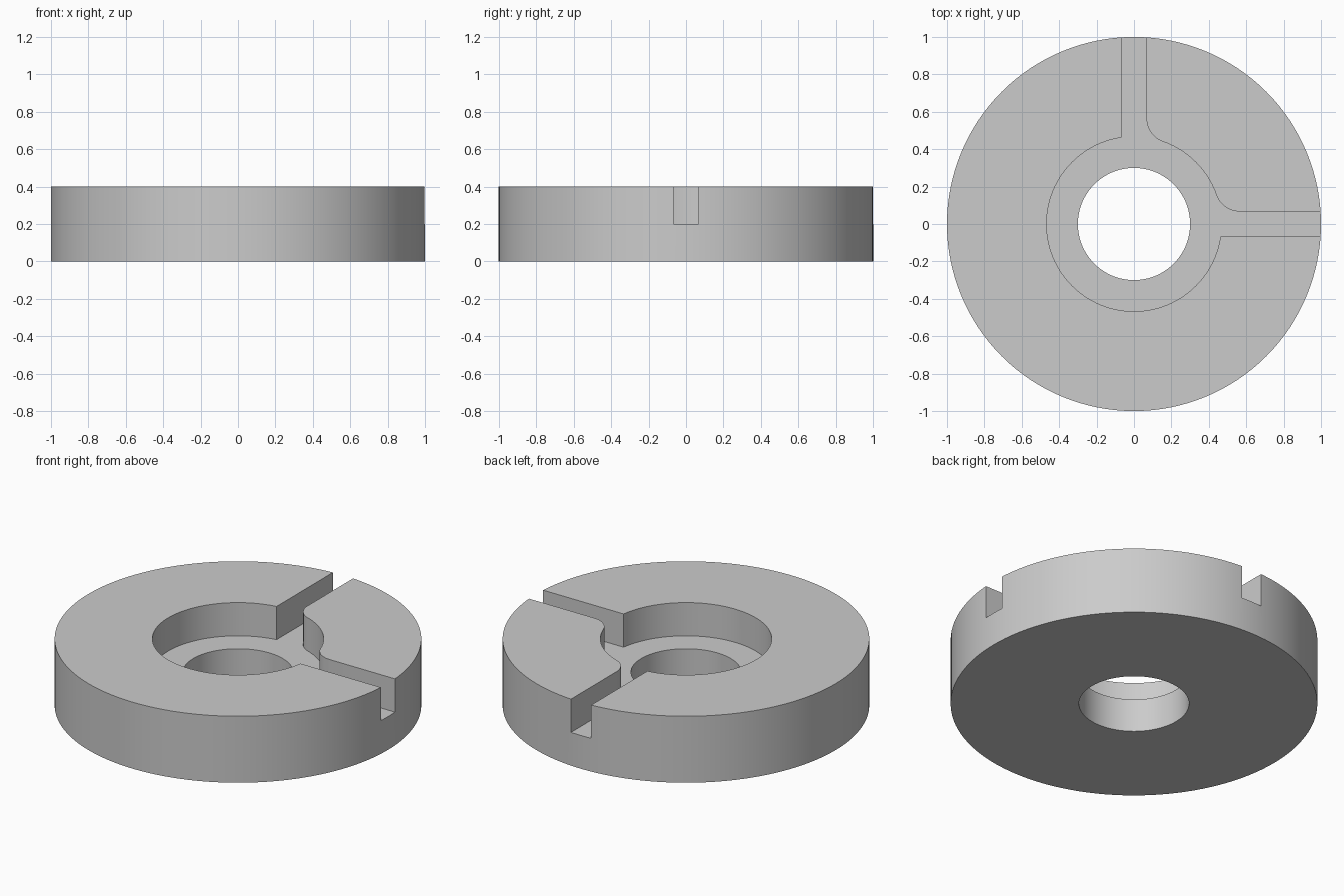
import bpy
import bmesh
from math import sin, cos, sqrt, pi, atan2, asin

cube = bpy.data.objects.get("Cube")
if cube:
    bpy.data.objects.remove(cube, do_unlink=True)

OUTER, BORE, RECESS = 1.0, 0.3, 0.467   # radii
HEIGHT, FLOOR = 0.4, 0.2                # top face and recess floor
HALF, FILLET = 0.067, 0.133             # slot half width, corner rounding
SIDES = 128


def arc(cx, cy, radius, start, end, steps):
    """Points along an arc, both ends included."""
    angles = [start + (end - start) * i / steps for i in range(steps + 1)]
    return [(cx + radius * cos(a), cy + radius * sin(a)) for a in angles]


def prism(name, outline, bottom, top):
    """Solid made by extruding a flat outline upward."""
    bm = bmesh.new()
    face = bm.faces.new([bm.verts.new((x, y, bottom)) for x, y in outline])
    extruded = bmesh.ops.extrude_face_region(bm, geom=[face], use_keep_orig=True)
    verts = [v for v in extruded["geom"] if isinstance(v, bmesh.types.BMVert)]
    bmesh.ops.translate(bm, verts=verts, vec=(0, 0, top - bottom))
    bmesh.ops.recalc_face_normals(bm, faces=bm.faces)
    mesh = bpy.data.meshes.new(name)
    bm.to_mesh(mesh)
    bm.free()
    obj = bpy.data.objects.new(name, mesh)
    bpy.context.collection.objects.link(obj)
    return obj


def circle(radius):
    return arc(0, 0, radius, 0, 2 * pi, SIDES)[:-1]


def cut(target, cutter):
    """Subtract the cutter, then discard it."""
    cutter.hide_render = True
    mod = target.modifiers.new(cutter.name, 'BOOLEAN')
    mod.operation, mod.solver, mod.object = 'DIFFERENCE', 'EXACT', cutter
    bpy.ops.object.modifier_apply(modifier=mod.name)
    bpy.data.objects.remove(cutter, do_unlink=True)


# Round body
body = prism("slotted_disc", circle(OUTER), 0, HEIGHT)
bpy.ops.object.select_all(action='DESELECT')
body.select_set(True)
bpy.context.view_layer.objects.active = body

# Through bore
cut(body, prism("bore_cutter", circle(BORE), -0.1, HEIGHT + 0.1))

# Round recess with two slots, rounded only on the corners of the quarter land
offset = HALF + FILLET
reach = sqrt((RECESS + FILLET) ** 2 - offset ** 2)
lean = atan2(offset, reach)
corner = asin(HALF / RECESS)
far = OUTER + 0.1
outline = [(far, -HALF), (far, HALF)]
outline += arc(reach, offset, FILLET, 1.5 * pi, pi + lean, 12)
outline += arc(0, 0, RECESS, lean, pi / 2 - lean, 20)[1:-1]
outline += arc(offset, reach, FILLET, 1.5 * pi - lean, pi, 12)
outline += [(HALF, far), (-HALF, far)]
outline += arc(0, 0, RECESS, pi / 2 + corner, 2 * pi - corner, 90)
cut(body, prism("recess_cutter", outline, FLOOR, HEIGHT + 0.1))

# Plain grey finish
grey = bpy.data.materials.new("plain_grey")
grey.use_nodes = True
colour = (0.6, 0.6, 0.6, 1)
grey.diffuse_color = colour
grey.node_tree.nodes["Principled BSDF"].inputs["Base Color"].default_value = colour
body.data.materials.clear()
body.data.materials.append(grey)

bpy.ops.object.shade_smooth_by_angle(angle=pi / 6)
